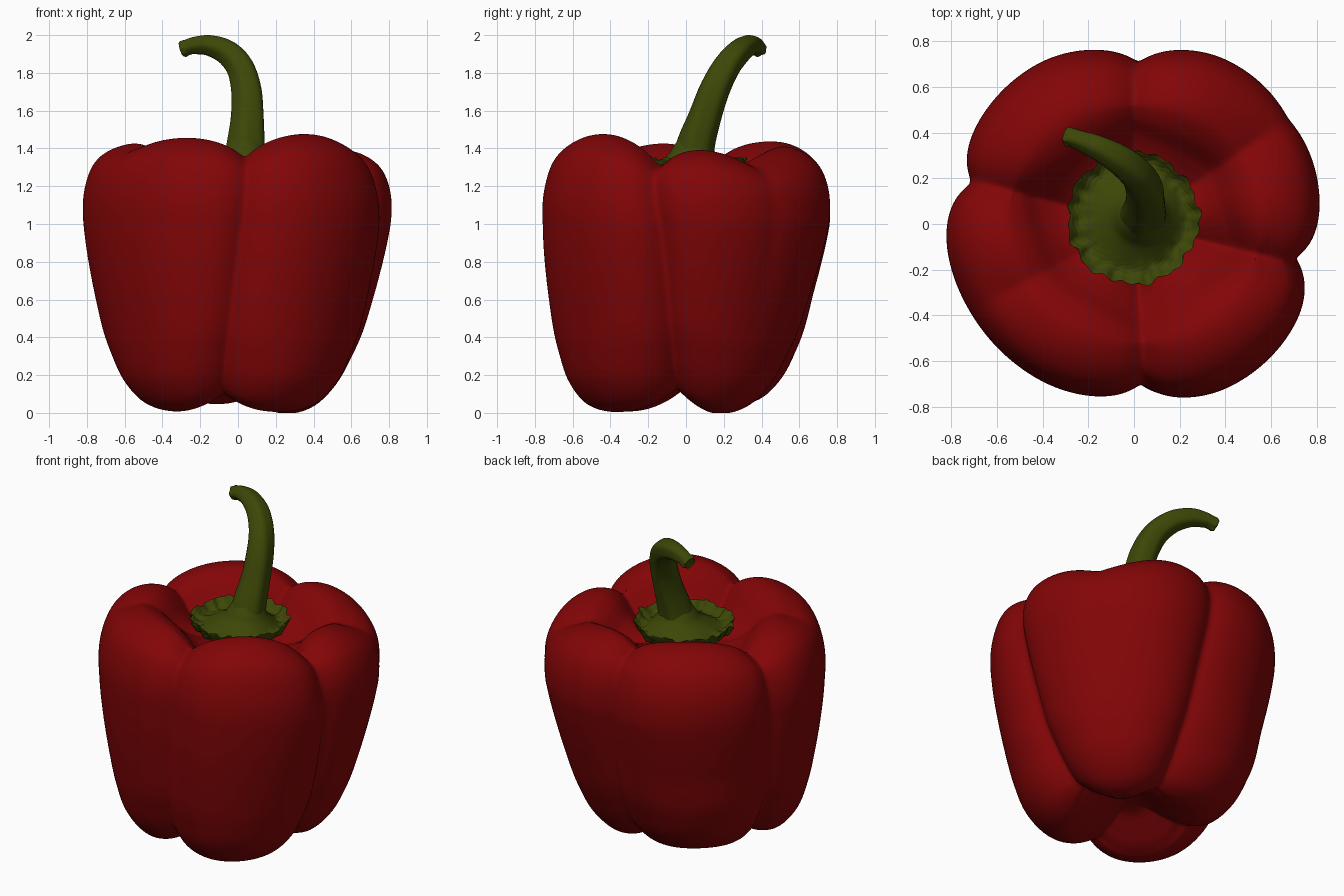
import bpy, math, random
from mathutils import Vector

if "Cube" in bpy.data.objects:
    bpy.data.objects.remove(bpy.data.objects["Cube"])

random.seed(4)


def material(name, rgb):
    m = bpy.data.materials.new(name)
    m.diffuse_color = (*rgb, 1)
    m.use_nodes = True
    m.node_tree.nodes["Principled BSDF"].inputs["Base Color"].default_value = m.diffuse_color
    return m


red = material("pepper red", (0.225, 0.0015, 0.002))
green = material("stem green", (0.046, 0.064, 0.002))


def spline(pts, t):
    """Catmull-Rom through a list of tuples, t in 0..1"""
    n = len(pts) - 1
    i = min(int(t * n), n - 1)
    f = t * n - i
    p = [pts[max(0, min(n, i + k))] for k in (-1, 0, 1, 2)]
    return [0.5 * (2 * b + (c - a) * f + (2 * a - 5 * b + 4 * c - d) * f * f
                   + (3 * b - a - 3 * c + d) * f ** 3) for a, b, c, d in zip(*p)]


def clamp(v):
    v = max(0.0, min(1.0, v))
    return v * v * (3 - 2 * v)


def ang_diff(a, b):
    return (a - b + 180) % 360 - 180


def hump(deg, centre, width):
    return math.exp(-(ang_diff(deg, centre) / width) ** 2)


def loft(name, rings, mat):
    """Closed skin through rings of equal size, capped at both ends"""
    n = len(rings[0])
    verts = [v for r in rings for v in r]
    faces = [(i * n + j, i * n + (j + 1) % n, (i + 1) * n + (j + 1) % n, (i + 1) * n + j)
             for i in range(len(rings) - 1) for j in range(n)]
    faces.append(tuple(reversed(range(n))))
    faces.append(tuple(range(len(verts) - n, len(verts))))
    me = bpy.data.meshes.new(name)
    me.from_pydata(verts, [], faces)
    me.polygons.foreach_set("use_smooth", [True] * len(faces))
    me.materials.append(mat)
    ob = bpy.data.objects.new(name, me)
    bpy.context.collection.objects.link(ob)
    return ob


# pepper body: side profile (relative radius, height), from bottom centre to top centre
profile = [(0, .14), (.12, .115), (.24, .045), (.35, -.012), (.47, -.03), (.62, .02), (.75, .15),
           (.825, .31), (.88, .48), (.94, .7), (.985, .9), (1.005, 1.06), (.99, 1.2), (.93, 1.345),
           (.81, 1.44), (.66, 1.475), (.52, 1.435), (.41, 1.36), (.32, 1.295), (.2, 1.25), (0, 1.23)]
# outline radius every 30 degrees
outline = [.825, .835, .825, .78, .815, .82, .83, .81, .795, .78, .825, .835]
# grooves: angle at top, angle at bottom, depth, width, lowest reach, depth kept at the side
grooves = [(346, 364, .105, 7.5, 0, 1), (90, 76, .07, 7.5, 0, 1), (165, 171, .09, 7.5, 0, 1),
           (274, 262, .08, 7.5, 0, 1), (34, 38, .055, 10, .5, .35), (208, 208, .04, 12, .55, 0)]


def radius(deg):
    n = len(outline)
    i = int(deg // 30)
    f = deg / 30 - i
    pts = [(outline[(i + k) % n],) for k in (-1, 0, 1, 2)]
    return spline(pts, (1 + f) / 3)[0]


def body_point(s, deg):
    R = radius(deg)
    rho, z = spline(profile, s)
    a, b = spline(profile, max(0, s - .004)), spline(profile, min(1, s + .004))
    tr, tz = (b[0] - a[0]) * R, b[1] - a[1]
    ln = math.hypot(tr, tz) or 1
    nr, nz = tz / ln, -tr / ln
    r = rho * R
    # lobes reach to different heights: rear right foot lowest, rear left foot highest
    out = clamp(rho / .5)
    back = hump(deg, 127, 34) * out
    if s < .5:
        low = max(0, 1 - z / .7)
        z += (.025 * (1 - hump(deg, 42, 38) * out) + .05 * back) * low
        r += .025 * back * clamp(low * 2)
    else:
        high = clamp((z - 1.1) / .3)
        z += (.018 * hump(deg, 310, 40) - .065 * hump(deg, 37, 36) - .025 * hump(deg, 127, 34)) * out * high
    # pinch the grooves inward along the profile normal, and dome the lobe ends
    cut = 0
    for top, bot, depth, width, lowest, side in grooves:
        centre = top + (bot - top) * clamp((.66 - s) / .5)
        w = width / max(rho, .4)
        d = ang_diff(deg, centre)
        upper = clamp((s - .6) / .12)
        shape = math.exp(-(math.sqrt(d * d + 2) - 1.414) / w)
        dome = .3 * math.exp(-(d / 24) ** 2) * max(upper, clamp((.4 - s) / .1))
        keep = side + (1 - side) * upper
        fade = clamp(rho / .42) * (clamp((s - lowest + .15) / .2) if lowest else 1)
        cut += depth * (shape * (1 + .25 * upper) + dome) * keep * fade
    r = max(0.0005, r - nr * cut)
    z -= nz * cut
    # the foot leans toward the front left
    k = max(0, 1 - z)
    t = math.radians(deg)
    return (r * math.cos(t) - .03 * k, r * math.sin(t) - .08 * k, max(z, 0))


SEG, ROWS = 288, 110
loft("pepper_body", [[body_point(.002 + .996 * i / ROWS, 360 * j / SEG) for j in range(SEG)]
                     for i in range(ROWS + 1)], red)

# calyx: ruffled green collar with an upturned rim
collar = [(.075, 1.45), (.105, 1.405), (.13, 1.365), (.165, 1.335), (.2, 1.312), (.23, 1.3),
          (.258, 1.31), (.288, 1.345), (.275, 1.315), (.24, 1.275), (.1, 1.24)]
waves = [(k, random.uniform(0, 6.28), random.uniform(.5, 1)) for k in (5, 9, 13, 22)]
rings = []
for i in range(51):
    s = i / 50
    r0, z0 = spline(collar, s)
    edge = clamp((r0 - .17) / .11)
    mix = clamp((r0 - .1) / .15)
    ring = []
    for j in range(120):
        t = math.tau * j / 120
        w = sum(a * math.sin(k * t + p) for k, p, a in waves)
        bump = .006 * math.sin(17 * t + 40 * s) * math.sin(60 * s + 5 * t) * edge
        r = r0 + edge * .007 * w
        z = z0 + edge * .009 * math.sin(8 * t + w) + bump
        ring.append((r * math.cos(t) + .035 * (1 - mix) - .003 * mix,
                     r * math.sin(t) + .035 * (1 - mix) + .025 * mix, z))
    rings.append(ring)
# order the rings from underside to top so faces point outward
loft("calyx", rings[::-1], green)

# stem: tapering curved stalk (x, y, z, radius) with soft ribs and a flared cut end
path = [(.03, .03, 1.28, .115), (.042, .052, 1.42, .1), (.052, .1, 1.57, .086),
        (.048, .15, 1.71, .08), (.014, .212, 1.83, .073), (-.055, .277, 1.908, .066),
        (-.148, .332, 1.945, .055), (-.225, .364, 1.945, .046), (-.26, .376, 1.937, .042),
        (-.29, .384, 1.927, .043)]
rings = []
N = 64
for i in range(N + 1):
    s = i / N
    x, y, z, r = spline(path, s)
    a, b = spline(path, max(0, s - .01)), spline(path, min(1, s + .01))
    tan = (Vector(b[:3]) - Vector(a[:3])).normalized()
    u = tan.cross(Vector((-.4, -.8, .1))).normalized()
    v = tan.cross(u)
    ring = []
    for j in range(40):
        t = math.tau * j / 40
        rr = r * (1 + .035 * math.cos(5 * t + 3 * s) + .02 * math.sin(3 * t + 9 * s))
        if s > .95:
            rr *= 1 + .05 * math.sin(7 * t)
        ring.append(Vector((x, y, z)) + u * rr * math.cos(t) + v * rr * math.sin(t))
    rings.append(ring)
# rounded, slightly hollow end
end = sum(rings[-1], Vector()) / 40
for f, push in ((.85, .010), (.6, .006), (.2, .0)):
    rings.append([end + (p - end) * f + tan * push for p in rings[N]])
loft("stem", rings, green)

for ob in bpy.data.objects:
    bpy.context.view_layer.objects.active = ob
    ob.select_set(True)
bpy.ops.object.shade_smooth_by_angle(angle=math.radians(60))
